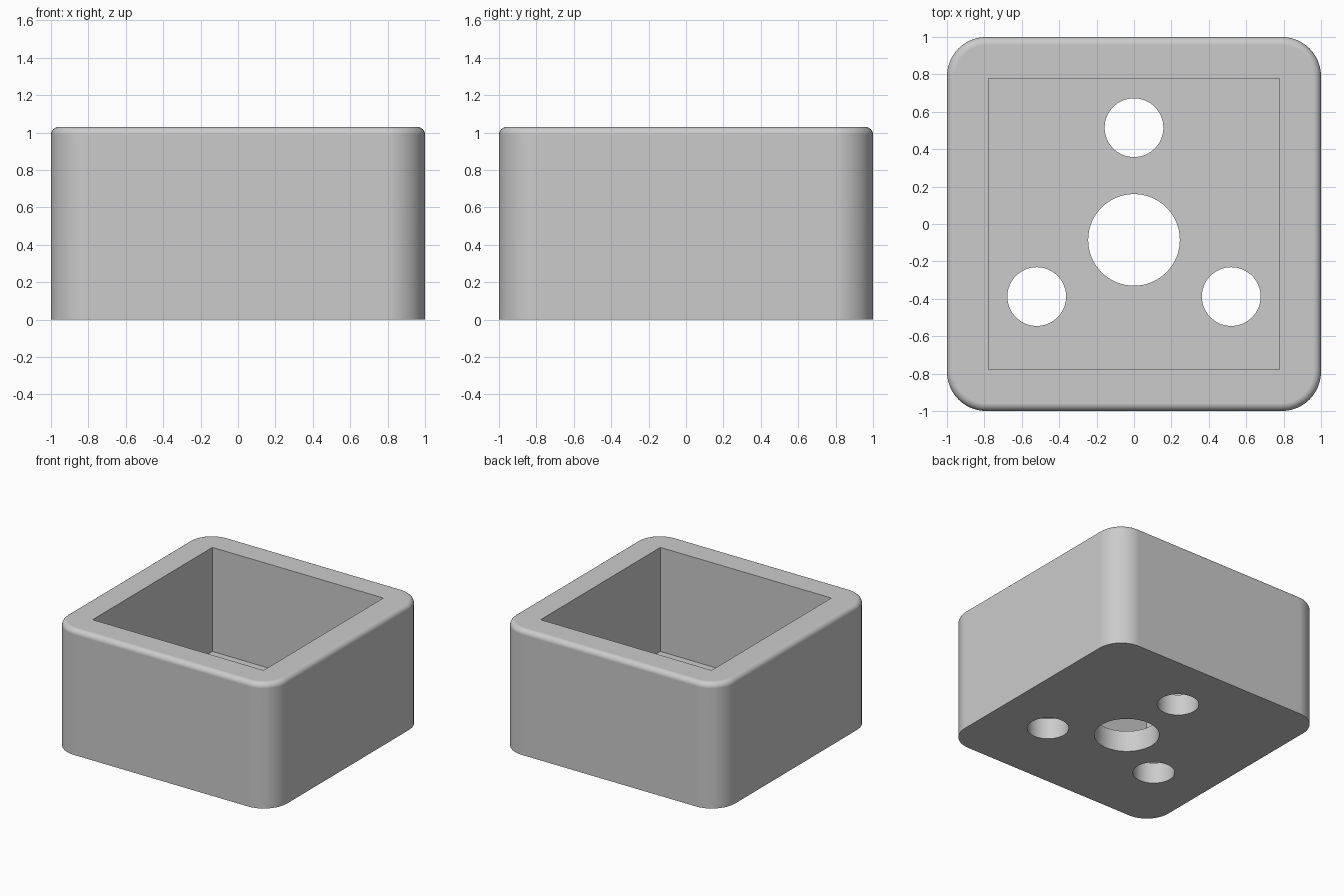
import bpy
import bmesh
import math

if "Cube" in bpy.data.objects:
    bpy.data.objects.remove(bpy.data.objects["Cube"], do_unlink=True)

HEIGHT = 1.03
FLOOR = 0.175
CAVITY = 1.555
CORNER = 0.21
FILLET = 0.042

grey = bpy.data.materials.new("light_grey")
grey.use_nodes = True
colour = (0.6, 0.6, 0.6, 1)
grey.diffuse_color = colour
grey.node_tree.nodes["Principled BSDF"].inputs["Base Color"].default_value = colour


def block(name, width, bottom, top):
    """Square block centred on the z axis."""
    bpy.ops.mesh.primitive_cube_add(size=1, location=(0, 0, (bottom + top) / 2))
    obj = bpy.context.object
    obj.name = name
    obj.scale = (width, width, top - bottom)
    bpy.ops.object.transform_apply(location=True, rotation=False, scale=True)
    return obj


def drill(x, y, radius):
    """Cylindrical cutter that passes through the floor only."""
    bpy.ops.mesh.primitive_cylinder_add(vertices=64, radius=radius, depth=0.8,
                                        location=(x, y, 0))
    bpy.context.object.name = "hole_cutter"
    return bpy.context.object


# Outer body: rounded upright corners, then a small fillet round the top rim
body = block("box_body", 2, 0, HEIGHT)
body.data.materials.append(grey)
bm = bmesh.new()
bm.from_mesh(body.data)
upright = [e for e in bm.edges
           if abs(e.verts[0].co.z - e.verts[1].co.z) > 0.5]
bmesh.ops.bevel(bm, geom=upright, offset=CORNER, segments=12, profile=0.5,
                affect='EDGES')
rim = [e for e in bm.edges if all(v.co.z > HEIGHT - 0.001 for v in e.verts)]
bmesh.ops.bevel(bm, geom=rim, offset=FILLET, segments=6, profile=0.5,
                affect='EDGES')
bm.to_mesh(body.data)
bm.free()

# Square cavity, central hole and three smaller holes in the floor
cutters = [block("cavity_cutter", CAVITY, FLOOR, HEIGHT + 0.5),
           drill(0, -0.085, 0.245),
           drill(0, 0.515, 0.157)]
cutters += [drill(side * 0.52, -0.388, 0.157) for side in (-1, 1)]

bpy.ops.object.select_all(action='DESELECT')
body.select_set(True)
bpy.context.view_layer.objects.active = body
for cutter in cutters:
    cutter.hide_render = True
    cut = body.modifiers.new("cut", 'BOOLEAN')
    cut.operation = 'DIFFERENCE'
    cut.solver = 'EXACT'
    cut.object = cutter
    bpy.ops.object.modifier_apply(modifier=cut.name)
    bpy.data.objects.remove(cutter, do_unlink=True)

# Smooth rounded surfaces, crisp cut edges and flat large faces
bpy.ops.object.shade_smooth_by_angle(angle=math.radians(30))
weighted = body.modifiers.new("weighted_normals", 'WEIGHTED_NORMAL')
weighted.keep_sharp = True
